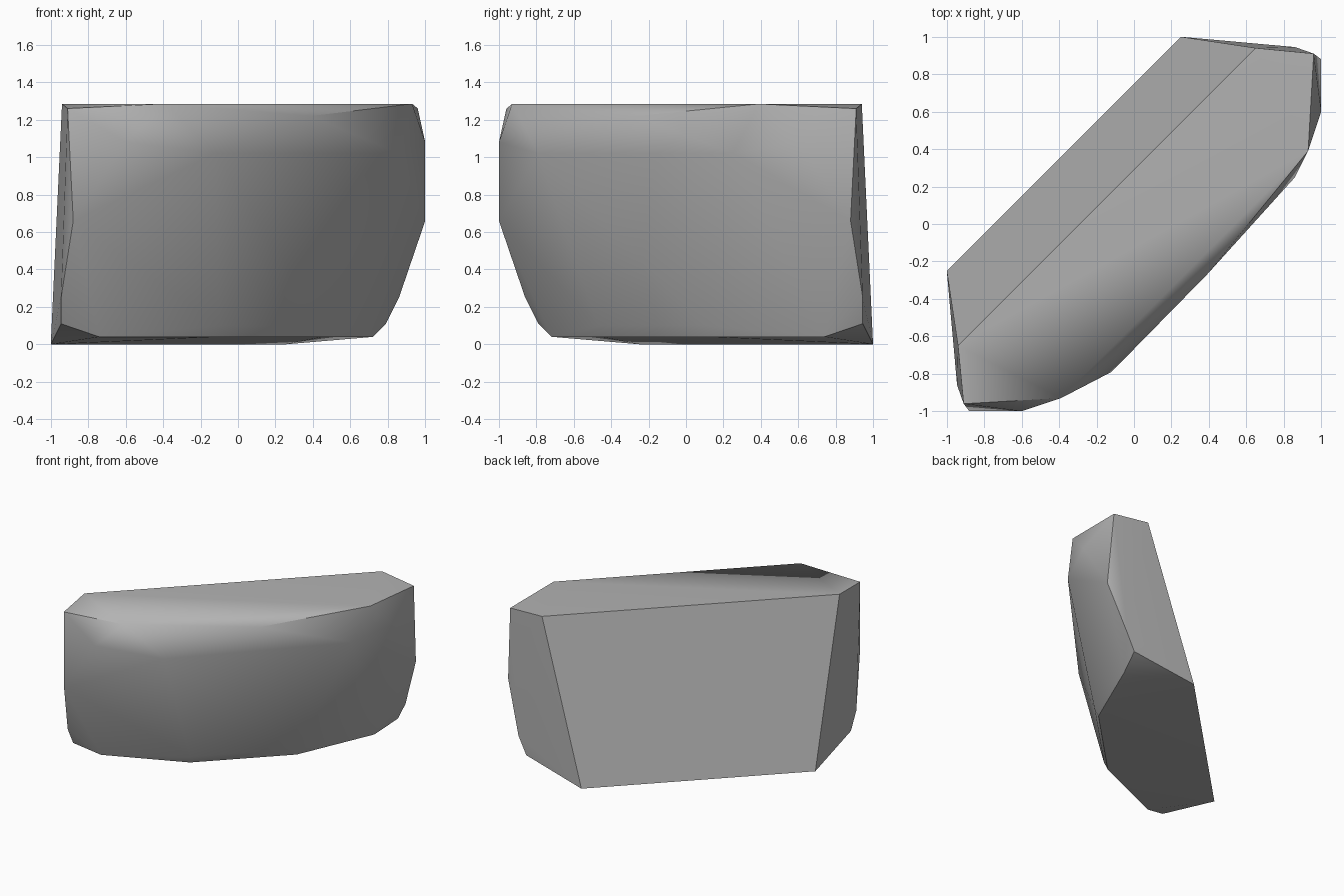
import bpy
import bmesh
import math

cube = bpy.data.objects.get("Cube")
if cube:
    bpy.data.objects.remove(cube)

# Stone material
stone = bpy.data.materials.new("stone grey")
stone.use_nodes = True
GREY = (0.45, 0.45, 0.45, 1)
stone.diffuse_color = GREY
bsdf = stone.node_tree.nodes["Principled BSDF"]
bsdf.inputs["Base Color"].default_value = GREY
bsdf.inputs["Roughness"].default_value = 0.9

# Corners of one end; the other end is mirrored across the diagonal
end_corners = [
    (0.65, 0.94, 1.285),   # back top
    (0.96, 0.91, 1.26),    # end top
    (0.93, 0.39, 1.285),   # front top
    (1.0, 0.60, 1.08),     # shoulder
    (1.0, 0.88, 0.66),     # widest point
    (0.86, 0.945, 0.25),
    (0.79, 0.945, 0.11),
    (0.72, 0.74, 0.04),
    (0.25, 1.0, 0.0),      # back foot
    (0.45, 0.12, 0.04),    # front foot
    (0.47, 0.10, 0.10),
]
# Uneven chips on the bulging front
front_chips = [(0.39, -0.27, 1.22), (0.86, 0.25, 1.02), (-0.12, -0.79, 1.02)]

points = end_corners + [(-y, -x, z) for x, y, z in end_corners] + front_chips

# Boulder as a convex hull
bm = bmesh.new()
for p in points:
    bm.verts.new(p)
hull = bmesh.ops.convex_hull(bm, input=bm.verts)
spare = {v for v in hull["geom_interior"] + hull["geom_unused"]
         if isinstance(v, bmesh.types.BMVert)}
bmesh.ops.delete(bm, geom=list(spare), context="VERTS")
bmesh.ops.dissolve_limit(bm, angle_limit=math.radians(1),
                         verts=bm.verts, edges=bm.edges)
bmesh.ops.recalc_face_normals(bm, faces=bm.faces)
mesh = bpy.data.meshes.new("boulder")
bm.to_mesh(mesh)
bm.free()
mesh.materials.append(stone)

boulder = bpy.data.objects.new("boulder", mesh)
bpy.context.collection.objects.link(boulder)
bpy.ops.object.select_all(action="DESELECT")
boulder.select_set(True)
bpy.context.view_layer.objects.active = boulder
bpy.ops.object.shade_smooth_by_angle(angle=math.radians(42))
